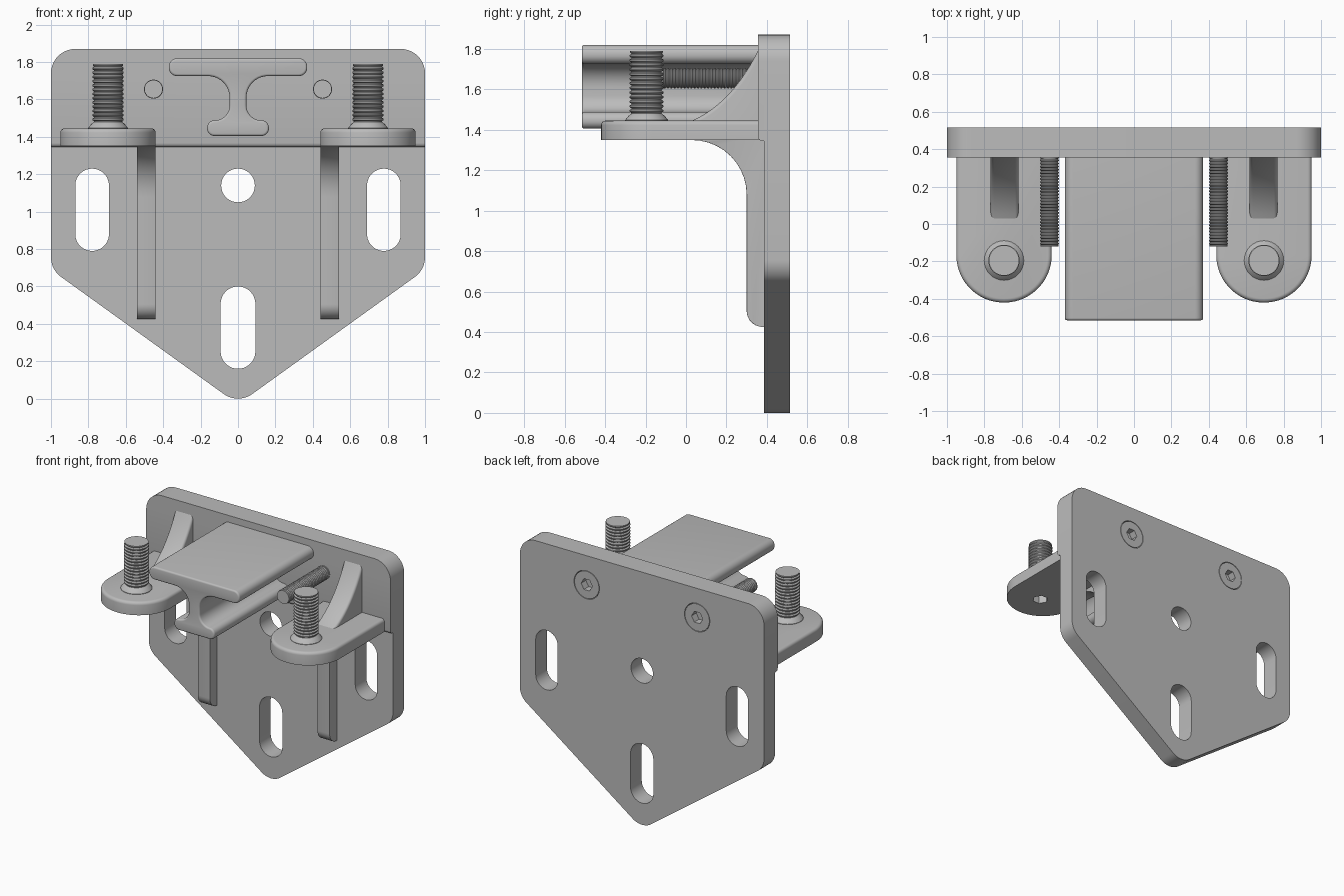
import bpy, bmesh, math
from mathutils import Vector

if "Cube" in bpy.data.objects:
    bpy.data.objects.remove(bpy.data.objects["Cube"])

GREY = (0.5, 0.5, 0.5, 1)
metal = bpy.data.materials.new("plain grey")
metal.use_nodes = True
metal.diffuse_color = GREY
metal.node_tree.nodes["Principled BSDF"].inputs["Base Color"].default_value = GREY
X, Y, Z = 0, 1, 2


def fillet(corners, steps=10):
    """Outline from (a, b, radius) corners, each rounded by its radius."""
    out = []
    n = len(corners)
    for i, (a, b, r) in enumerate(corners):
        p = Vector((a, b))
        if r == 0:
            out.append(p)
            continue
        u = (Vector(corners[i - 1][:2]) - p).normalized()
        v = (Vector(corners[(i + 1) % n][:2]) - p).normalized()
        half = u.angle(v) / 2
        c = p + (u + v).normalized() * r / math.sin(half)
        s, e = p + u * r / math.tan(half) - c, p + v * r / math.tan(half) - c
        a0 = math.atan2(s.y, s.x)
        turn = (math.atan2(e.y, e.x) - a0 + math.pi) % math.tau - math.pi
        for k in range(steps + 1):
            t = a0 + turn * k / steps
            out.append(c + Vector((math.cos(t), math.sin(t))) * r)
    return out


def slot(x, y, hw, hl):
    return fillet([(x - hw, y - hl, hw), (x + hw, y - hl, hw),
                   (x + hw, y + hl, hw), (x - hw, y + hl, hw)])


def ngon(x, y, r, n):
    return [Vector((x + r * math.cos(math.tau * i / n), y + r * math.sin(math.tau * i / n)))
            for i in range(n)]


def finish(name, bm):
    bmesh.ops.recalc_face_normals(bm, faces=bm.faces)
    mesh = bpy.data.meshes.new(name)
    bm.to_mesh(mesh)
    bm.free()
    mesh.materials.append(metal)
    obj = bpy.data.objects.new(name, mesh)
    bpy.context.collection.objects.link(obj)
    smooth(mesh)
    return obj


def smooth(mesh):
    mesh.shade_smooth()
    mesh.set_sharp_from_angle(angle=math.radians(32))


def prism(name, outline, axis, lo, hi, round_by=0, where=None):
    """Extrude an outline along an axis, rounding edges whose middle passes a rule."""
    bm = bmesh.new()
    verts = []
    for a, b in outline:
        co = [a, b]
        co.insert(axis, lo)
        verts.append(bm.verts.new(co))
    bmesh.ops.remove_doubles(bm, verts=bm.verts, dist=1e-4)
    face = bm.faces.new([v for v in verts if v.is_valid])
    top = bmesh.ops.extrude_face_region(bm, geom=[face], use_keep_orig=True)["geom"]
    shift = Vector((0, 0, 0))
    shift[axis] = hi - lo
    bmesh.ops.translate(bm, vec=shift, verts=[g for g in top if isinstance(g, bmesh.types.BMVert)])
    bmesh.ops.recalc_face_normals(bm, faces=bm.faces)
    if where:
        edges = [e for e in bm.edges if where((e.verts[0].co + e.verts[1].co) / 2)]
        bmesh.ops.bevel(bm, geom=edges, offset=round_by, segments=4, profile=0.5,
                        affect='EDGES', clamp_overlap=True)
    return finish(name, bm)


def cut(obj, cutters):
    for c in cutters:
        mod = obj.modifiers.new("cut", 'BOOLEAN')
        mod.object, mod.solver, mod.operation = c, 'EXACT', 'DIFFERENCE'
    graph = bpy.context.evaluated_depsgraph_get()
    mesh = bpy.data.meshes.new_from_object(obj.evaluated_get(graph))
    obj.modifiers.clear()
    obj.data = mesh
    smooth(mesh)
    for c in cutters:
        bpy.data.objects.remove(c)


def lathe(name, profile, origin, axis):
    """Turn (radius, distance) points around an axis through the origin."""
    bm = bmesh.new()
    verts = [bm.verts.new((r, 0, d)) for r, d in profile]
    edges = [bm.edges.new(pair) for pair in zip(verts, verts[1:])]
    bmesh.ops.spin(bm, geom=verts + edges, cent=(0, 0, 0), axis=(0, 0, 1),
                   angle=math.tau, steps=32)
    bmesh.ops.remove_doubles(bm, verts=bm.verts, dist=1e-5)
    turn = Vector((0, 0, 1)).rotation_difference(axis)
    bmesh.ops.rotate(bm, verts=bm.verts, cent=(0, 0, 0), matrix=turn.to_matrix())
    bmesh.ops.translate(bm, verts=bm.verts, vec=origin)
    return finish(name, bm)


def thread(r, depth, start, end, pitch):
    n = round((end - start) / pitch)
    step = (end - start) / n
    pts = []
    for i in range(n):
        d = start + i * step
        pts += [(r - depth, d), (r - depth, d + step * 0.15),
                (r, d + step * 0.45), (r, d + step * 0.75)]
    return pts + [(r - depth, end)]


# Back plate with slots, centre hole and screw pockets
plate = prism("back_plate", fillet([(-1, 1.87, 0.13), (1, 1.87, 0.13), (1, 0.69, 0.13),
                                    (0, -0.03, 0.13), (-1, 0.69, 0.13)]), Y, 0.385, 0.515)
holes = [slot(0, 1.14, 0.09, 0.09), slot(0, 0.38, 0.093, 0.22)]
for s in (-1, 1):
    holes += [slot(0.78 * s, 1.01, 0.09, 0.22), ngon(0.452 * s, 1.655, 0.104, 40)]
cut(plate, [prism("cutter", h, Y, 0.2, 0.7) for h in holes])

# Thicker upper band
prism("upper_band", fillet([(-1, 1.87, 0.13), (1, 1.87, 0.13), (1, 1.345, 0), (-1, 1.345, 0)]),
      Y, 0.355, 0.386, 0.022, lambda m: m.z < 1.35 and m.y < 0.36)

# Central rail
half = [(0.37, 1.82, 0.045), (0.37, 1.725, 0.045), (0.045, 1.725, 0.115),
        (0.045, 1.488, 0.08), (0.165, 1.488, 0.039), (0.165, 1.405, 0.039)]
prism("rail", fillet(half + [(-a, b, r) for a, b, r in reversed(half)]),
      Y, -0.515, 0.38, 0.02, lambda m: m.y < -0.51)

for s, side in ((1, "left"), (-1, "right")):
    # Shelf with a hexagonal key hole below
    shelf = prism(side + "_shelf", fillet([(0.44 * s, 0.4, 0), (0.44 * s, -0.42, 0.254),
                                           (0.95 * s, -0.42, 0.254), (0.95 * s, 0.4, 0)], 20),
                  Z, 1.35, 1.445, 0.022, lambda m: m.z > 1.44 and m.y < 0.39)
    cut(shelf, [prism("cutter", ngon(0.695 * s, -0.195, 0.055, 6), Z, 1.3, 1.41)])

    # Lower rib under the shelf
    lo, hi = sorted((0.44 * s, 0.54 * s))
    prism(side + "_lower_rib", fillet([(0.4, 1.38, 0), (0, 1.38, 0), (0, 1.349, 0),
                                       (0.3, 1.349, 0.27), (0.3, 0.425, 0.08), (0.4, 0.425, 0)]),
          X, lo, hi, 0.02,
          lambda m: m.z < 1.345 and m.y < 0.36 and abs(abs(m.x) - 0.49) > 0.04)

    # Curved brace above the shelf
    a, b, c = Vector((0.02, 1.44)), Vector((0.23, 1.53)), Vector((0.36, 1.8))
    curve = [a * (1 - t) ** 2 + b * 2 * t * (1 - t) + c * t * t for t in (i / 12 for i in range(13))]
    lo, hi = sorted((0.617 * s, 0.767 * s))
    prism(side + "_upper_brace", curve + [Vector((0.4, 1.8)), Vector((0.4, 1.42)), Vector((0.02, 1.42))],
          X, lo, hi, 0.035,
          lambda m: m.z > 1.441 and m.y < 0.36 and abs(abs(m.x) - 0.692) > 0.06)

    # Upright stud with a flared foot
    lathe(side + "_upright_stud", [(0, 1.425), (0.106, 1.425), (0.106, 1.448), (0.09, 1.468)]
          + thread(0.084, 0.009, 1.48, 1.775, 0.0225) + [(0.081, 1.782), (0.081, 1.79), (0, 1.79)],
          Vector((0.695 * s, -0.195, 0)), Vector((0, 0, 1)))

    # Clamp screw through the plate, with its flush socket head
    lathe(side + "_clamp_screw", [(0, -0.46)] + [(0.051, -0.46), (0.051, -0.35)]
          + thread(0.051, 0.006, -0.35, 0.112, 0.0165) + [(0.049, 0.114), (0.049, 0.12), (0, 0.12)],
          Vector((0.452 * s, 0, 1.655)), Vector((0, -1, 0)))
    head = prism(side + "_screw_head", ngon(0.452 * s, 1.655, 0.1, 40), Y, 0.38, 0.515)
    cut(head, [prism("cutter", ngon(0.452 * s, 1.655, 0.046, 6), Y, 0.45, 0.6)])
